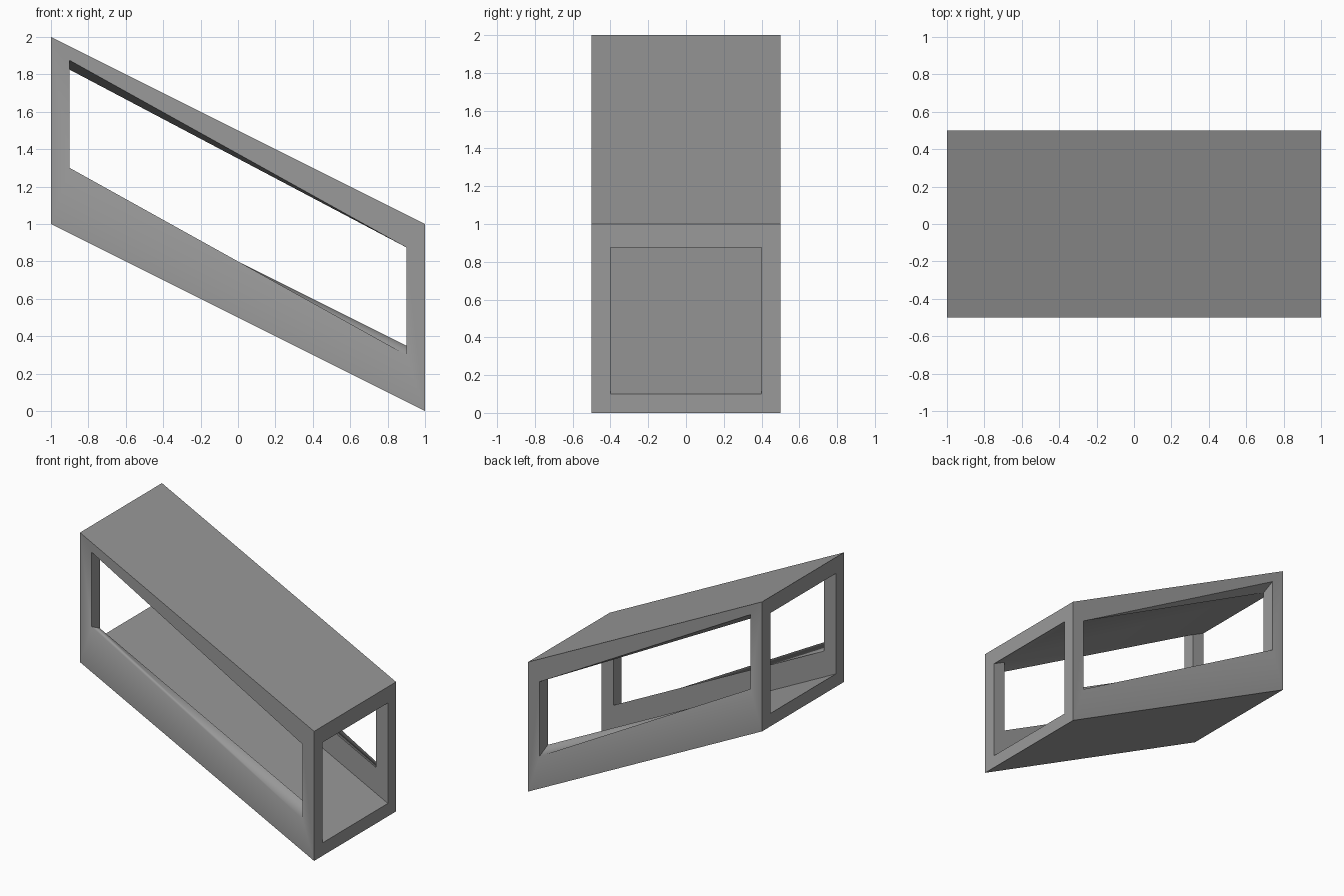
import bpy, bmesh, math

cube = bpy.data.objects.get("Cube")
if cube:
    bpy.data.objects.remove(cube, do_unlink=True)

SLOPE = -0.5
bm = bmesh.new()
soft_edges = set()


def ring(x, y, low, high, tilt=SLOPE):
    """Four corners of a slanted panel: low -x, low +x, high +x, high -x."""
    return [bm.verts.new((px, y, base + tilt * px))
            for px, base in ((-x, low), (x, low), (x, high), (-x, high))]


def side_wall(side):
    outer = ring(1, 0.5 * side, 0.5, 1.5)
    window = ring(0.9, 0.5 * side, 0.8, 1.375, -0.5 / 0.9)
    reveal = ring(0.9, 0.4 * side, 0.8, 1.375)
    tunnel = ring(1, 0.4 * side, 0.6, 1.375)
    for i in range(4):
        j = (i + 1) % 4
        # outside frame
        bm.faces.new((outer[i], outer[j], window[j], window[i]))
        # twisted window sills and heads, straight jambs
        a, b, c, d = window[i], window[j], reveal[j], reveal[i]
        if i == 0:
            bm.faces.new((a, b, d))
            bm.faces.new((b, c, d))
            soft_edges.update((bm.edges.get((a, b)), bm.edges.get((b, d))))
        elif i == 2:
            bm.faces.new((a, b, c))
            bm.faces.new((a, c, d))
        else:
            bm.faces.new((a, b, c, d))
        # inside wall, open up to the ceiling at the head
        if i != 2:
            bm.faces.new((tunnel[i], tunnel[j], reveal[j], reveal[i]))
    return outer, reveal, tunnel


fo, fr, ft = side_wall(-1)
bo, br, bt = side_wall(1)

# roof, underside, floor and ceiling
bm.faces.new((fo[2], fo[3], bo[3], bo[2]))
bm.faces.new((fo[0], fo[1], bo[1], bo[0]))
bm.faces.new((ft[0], ft[1], bt[1], bt[0]))
bm.faces.new((ft[3], fr[3], fr[2], ft[2], bt[2], br[2], br[3], bt[3]))

# frames round the open ends
for low, high in ((0, 3), (1, 2)):
    out = (fo[low], bo[low], bo[high], fo[high])
    hole = (ft[low], bt[low], bt[high], ft[high])
    for i in range(4):
        j = (i + 1) % 4
        bm.faces.new((out[i], out[j], hole[j], hole[i]))

# smooth shading with crisp corners; the outer sill edge stays soft
bmesh.ops.recalc_face_normals(bm, faces=bm.faces)
for face in bm.faces:
    face.smooth = True
for edge in bm.edges:
    crisp = edge.calc_face_angle(0) > math.radians(30)
    edge.smooth = edge in soft_edges or not crisp

mesh = bpy.data.meshes.new("slanted_tunnel")
bm.to_mesh(mesh)
bm.free()
tunnel_object = bpy.data.objects.new("slanted_tunnel", mesh)
bpy.context.collection.objects.link(tunnel_object)

# plain grey
grey = bpy.data.materials.new("grey")
grey.use_nodes = True
colour = (0.32, 0.32, 0.32, 1)
grey.diffuse_color = colour
grey.node_tree.nodes["Principled BSDF"].inputs["Base Color"].default_value = colour
mesh.materials.append(grey)
